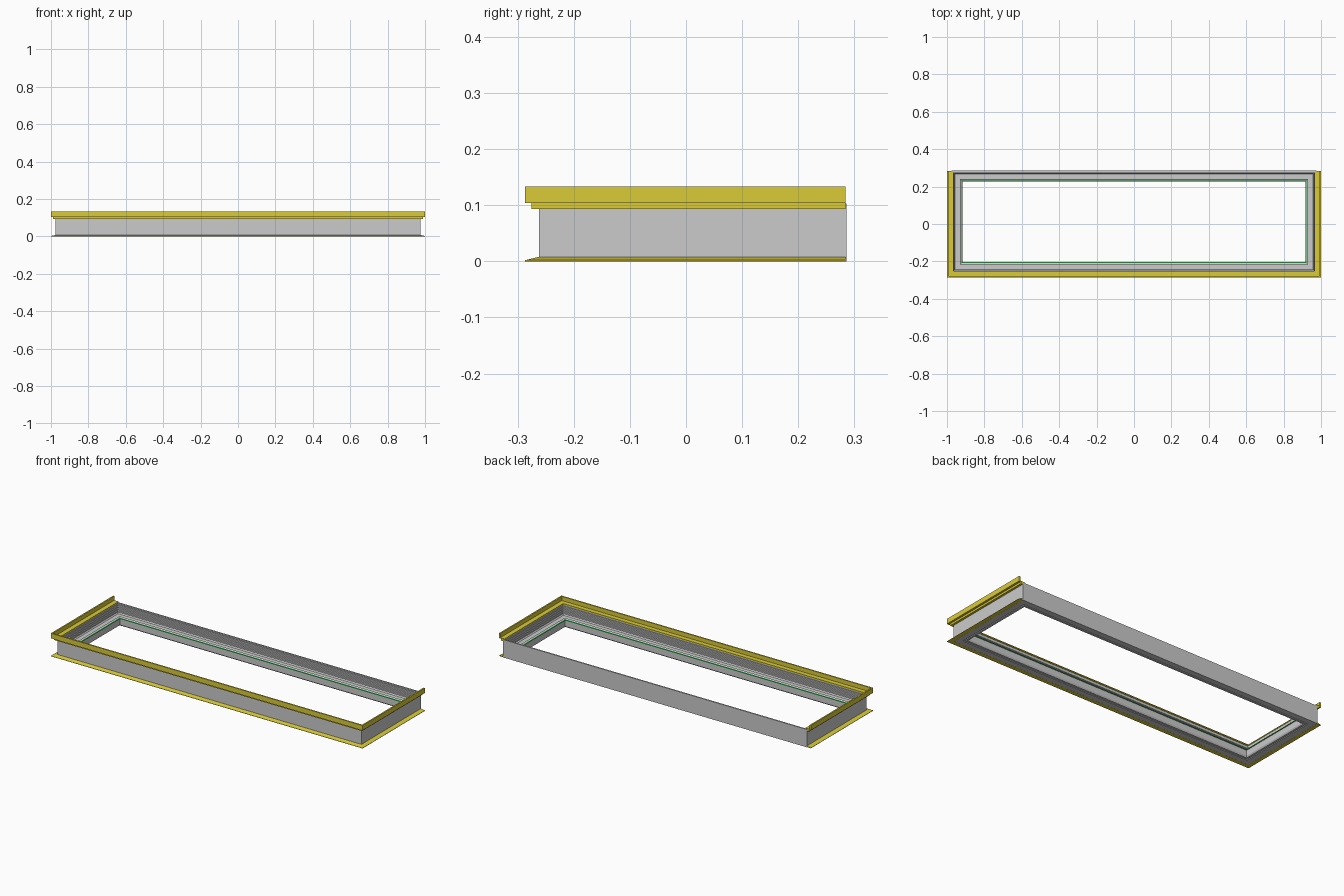
import bpy, bmesh

if "Cube" in bpy.data.objects:
    bpy.data.objects.remove(bpy.data.objects["Cube"])

# Outer faces of the frame body
X, FRONT, BACK = 0.975, -0.262, 0.286
TRIM_END = 0.284


def material(name, rgb):
    mat = bpy.data.materials.new(name)
    mat.diffuse_color = (*rgb, 1)
    mat.use_nodes = True
    mat.node_tree.nodes["Principled BSDF"].inputs["Base Color"].default_value = mat.diffuse_color
    return mat


def ring(d, z, closed):
    """Mitred path offset outward by d at height z: full loop or U open at the back."""
    back = BACK + d if closed else TRIM_END
    return [(-X - d, back, z), (-X - d, FRONT - d, z),
            (X + d, FRONT - d, z), (X + d, back, z)]


def sweep(name, profile, closed=True, mat=None):
    """Sweep a closed (offset, height) profile around the frame."""
    bm = bmesh.new()
    rows = [[bm.verts.new(p) for p in ring(d, z, closed)] for d, z in profile]
    n = len(rows)
    for i in range(n):
        a, b = rows[i], rows[(i + 1) % n]
        for k in range(4 if closed else 3):
            m = (k + 1) % 4
            bm.faces.new((a[k], a[m], b[m], b[k]))
    if not closed:
        for k in (0, 3):
            bm.faces.new([r[k] for r in rows])
    bmesh.ops.recalc_face_normals(bm, faces=bm.faces)
    mesh = bpy.data.meshes.new(name)
    bm.to_mesh(mesh)
    bm.free()
    obj = bpy.data.objects.new(name, mesh)
    bpy.context.collection.objects.link(obj)
    if mat:
        mesh.materials.append(mat)
    return obj


yellow = material("yellow_trim", (0.70, 0.60, 0.04))
green = material("green_seal", (0.05, 0.45, 0.10))

# Extruded frame body: outer wall, ribbed inner wall, ledge, inner lip, grooved base
ribs = []
for z in (0.088, 0.076, 0.064):
    ribs += [(-0.012, z), (-0.016, z - 0.002), (-0.016, z - 0.005), (-0.012, z - 0.007)]
sweep("frame_body",
      [(0, 0), (0, 0.103), (-0.008, 0.103), (-0.008, 0.096), (-0.012, 0.096)]
      + ribs +
      [(-0.012, 0.052), (-0.018, 0.046), (-0.042, 0.046), (-0.042, 0.040),
       (-0.046, 0.040), (-0.046, 0.050), (-0.055, 0.046), (-0.055, 0.008),
       (-0.050, 0), (-0.038, 0), (-0.038, 0.005), (-0.033, 0.005), (-0.033, 0)])

# Thin seal around the opening
sweep("inner_seal", [(-0.054, 0.040), (-0.054, 0.047), (-0.058, 0.045), (-0.058, 0.041)],
      mat=green)

# Upper trim: flange over the body, raised outer lip, small step underneath
sweep("upper_trim",
      [(0.0005, 0.093), (0.013, 0.093), (0.013, 0.104), (0.025, 0.104), (0.025, 0.133),
       (0.017, 0.133), (0.017, 0.109), (-0.010, 0.109), (-0.010, 0.1035),
       (0.0005, 0.1035)],
      closed=False, mat=yellow)

# Sloping lower trim
sweep("lower_trim",
      [(0.0005, 0), (0.025, 0), (0.025, 0.002), (0.0005, 0.008)],
      closed=False, mat=yellow)
